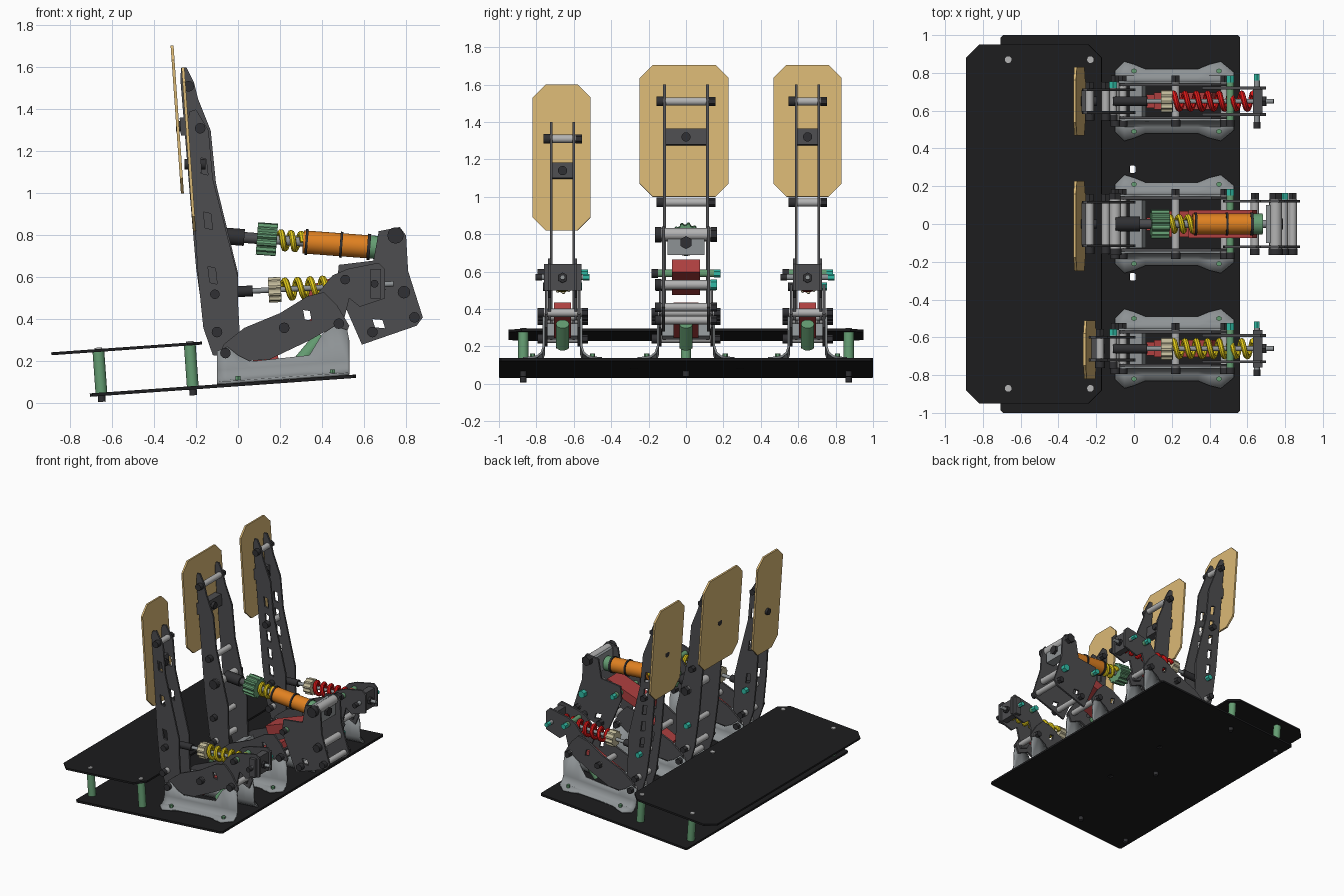
import bpy, bmesh, math
from mathutils import Matrix, Vector

if "Cube" in bpy.data.objects:
    bpy.data.objects.remove(bpy.data.objects["Cube"])

def material(name, c):
    m = bpy.data.materials.new(name)
    m.diffuse_color = (*c, 1)
    m.use_nodes = True
    m.node_tree.nodes["Principled BSDF"].inputs["Base Color"].default_value = m.diffuse_color
    return m

BLACK = material("black", (0.012, 0.012, 0.013))
DARK = material("dark_plate", (0.075, 0.075, 0.08))
BOLT = material("bolt", (0.03, 0.03, 0.033))
STEEL = material("steel", (0.27, 0.29, 0.3))
LIGHT = material("light_metal", (0.45, 0.45, 0.45))
TAN = material("tan", (0.7, 0.48, 0.18))
GREEN = material("green", (0.13, 0.34, 0.17))
ORANGE = material("orange", (0.75, 0.22, 0.015))
YELLOW = material("yellow", (0.8, 0.62, 0.01))
RED = material("red", (0.8, 0.01, 0.01))
BRICK = material("brick_red", (0.42, 0.05, 0.05))
CREAM = material("cream", (0.55, 0.5, 0.33))
TEAL = material("teal", (0.03, 0.5, 0.38))

def add(name, mesh, mat):
    ob = bpy.data.objects.new(name, mesh)
    bpy.context.collection.objects.link(ob)
    mesh.materials.clear()
    mesh.materials.append(mat)
    return ob

def curve_mesh(splines, cyclic, **props):
    cu = bpy.data.curves.new("tmp", 'CURVE')
    for k, v in props.items():
        setattr(cu, k, v)
    for pts in splines:
        s = cu.splines.new('POLY')
        s.points.add(len(pts) - 1)
        for p, c in zip(s.points, pts):
            p.co = (*c, 0, 1) if len(c) == 2 else (*c, 1)
        s.use_cyclic_u = cyclic
    ob = bpy.data.objects.new("tmp", cu)
    bpy.context.collection.objects.link(ob)
    bpy.context.view_layer.update()
    me = bpy.data.meshes.new_from_object(ob)
    bpy.data.objects.remove(ob)
    return me

def plate(name, pts, M, thick, mat, holes=()):
    me = curve_mesh([pts, *holes], True, dimensions='2D', fill_mode='BOTH', extrude=thick / 2)
    me.transform(M)
    return add(name, me, mat)

def side(name, pts, y, mat=DARK, holes=(), thick=0.014):
    return plate(name, pts, Matrix.Translation((0, y, 0)) @ Matrix.Rotation(math.pi / 2, 4, 'X'), thick, mat, holes)

def cyl(name, p, q, r, mat, n=16, flute=False):
    p, q = Vector(p), Vector(q)
    bm = bmesh.new()
    bmesh.ops.create_cone(bm, cap_ends=True, segments=n, radius1=r, radius2=r, depth=(q - p).length)
    if flute:
        for v in bm.verts:
            if round(math.atan2(v.co.y, v.co.x) / (2 * math.pi / n)) % 4 < 2:
                v.co.x *= 0.86
                v.co.y *= 0.86
    rot = (q - p).to_track_quat('Z', 'Y').to_matrix().to_4x4()
    bmesh.ops.transform(bm, matrix=Matrix.Translation((p + q) / 2) @ rot, verts=bm.verts)
    me = bpy.data.meshes.new(name)
    bm.to_mesh(me)
    bm.free()
    return add(name, me, mat)

def box(name, c, size, mat, tilt=0):
    bm = bmesh.new()
    M = Matrix.Translation(c) @ Matrix.Rotation(-tilt, 4, 'Y') @ Matrix.Diagonal((*size, 1))
    bmesh.ops.create_cube(bm, size=1, matrix=M)
    me = bpy.data.meshes.new(name)
    bm.to_mesh(me)
    bm.free()
    return add(name, me, mat)

def spring(name, p, q, r, wire, turns, mat):
    p, q = Vector(p), Vector(q)
    n = int(turns * 18)
    pts = [(r * math.cos(2 * math.pi * turns * i / n), r * math.sin(2 * math.pi * turns * i / n),
            (q - p).length * i / n) for i in range(n + 1)]
    me = curve_mesh([pts], False, dimensions='3D', bevel_depth=wire, bevel_resolution=2, use_fill_caps=True)
    me.transform(Matrix.Translation(p) @ (q - p).to_track_quat('Z', 'Y').to_matrix().to_4x4())
    add(name, me, mat)

def cross_bolt(name, x, z, yc, half, r=0.02, tube=LIGHT, nut=BOLT):
    cyl(name + "_tube", (x, yc - half, z), (x, yc + half, z), r, tube)
    cyl(name + "_head", (x, yc - half - 0.035, z), (x, yc - half, z), r * 1.15, BOLT, 12)
    cyl(name + "_nut", (x, yc + half, z), (x, yc + half + 0.035, z), r * 1.1, nut, 6)

def quad(x, z, w, h):
    return [(x - w, z + h), (x + w * 0.6, z + h * 0.8), (x + w, z - h), (x - w * 0.6, z - h * 0.8)]

def chamfered(x0, x1, y0, y1, c):
    return [(x0 + c, y0), (x1 - c, y0), (x1, y0 + c), (x1, y1 - c), (x1 - c, y1), (x0 + c, y1), (x0, y1 - c), (x0, y0 + c)]

# Sloping base plate and raised heel plate
SLOPE = math.atan(0.071)
zb = lambda x: 0.085 + 0.071 * (x + 0.07)
tilt = Matrix.Rotation(-SLOPE, 4, 'Y')
plate("base_plate", chamfered(-0.635, 0.635, -1, 1, 0.012), Matrix.Translation((-0.072, 0, zb(-0.072))) @ tilt,
      0.016, BLACK, [chamfered(0.05, 0.08, y - 0.02, y + 0.02, 0.005) for y in (-0.28, 0.29)])
plate("heel_plate", chamfered(-0.36, 0.36, -0.95, 0.95, 0.07), Matrix.Translation((-0.53, 0, 0.262)) @ tilt, 0.014, BLACK)
for x in (-0.65, -0.215):
    for y in (-0.87, 0, 0.87):
        if y == 0 and x < -0.5:
            continue
        b = zb(x)
        up = lambda h: (x - 0.071 * h, y, b + h)
        cyl("heel_spacer", up(0.008), up(0.205), 0.028, GREEN, 20)
        cyl("spacer_bolt_top", up(0.2), up(0.222), 0.018, LIGHT, 12)
        cyl("spacer_bolt_bottom", up(-0.036), up(0), 0.018, BOLT, 12)

# Shared side profiles in x, z
LONG_ARM = [(-0.275, 1.55), (-0.27, 1.6), (-0.245, 1.6), (-0.21, 1.53), (-0.19, 1.45), (-0.13, 1.3), (-0.105, 1.05),
            (0, 0.62), (0, 0.48), (0.01, 0.3), (-0.05, 0.22), (-0.12, 0.23), (-0.16, 0.36), (-0.2, 0.65), (-0.23, 1.0)]
SHORT_ARM = [(-0.24, 1.35), (-0.23, 1.39), (-0.2, 1.4), (-0.14, 1.3), (-0.12, 1.07), (0, 0.6), (0, 0.48), (0.01, 0.3),
             (-0.05, 0.22), (-0.12, 0.23), (-0.165, 0.36), (-0.19, 0.6), (-0.215, 1.0)]
FRAME = [(-0.09, 0.22), (-0.07, 0.28), (0.03, 0.36), (0.2, 0.43), (0.33, 0.51), (0.41, 0.53), (0.47, 0.47),
         (0.53, 0.37), (0.5, 0.3), (0.41, 0.34), (0.34, 0.3), (0.15, 0.21), (0.02, 0.2)]
SMALL_ROCKER = [(0.36, 0.5), (0.45, 0.61), (0.52, 0.64), (0.67, 0.67), (0.7, 0.64), (0.7, 0.5), (0.58, 0.46), (0.53, 0.5),
                (0.49, 0.34), (0.43, 0.36)]
BIG_ROCKER = [(0.59, 0.28), (0.85, 0.37), (0.88, 0.41), (0.81, 0.63), (0.8, 0.8), (0.77, 0.84), (0.67, 0.82),
              (0.645, 0.68), (0.48, 0.66), (0.47, 0.56), (0.52, 0.44)]
# Foot stations: x, top height, flange overhang
FOOT = [(-0.1, 0.25, 0.06), (-0.05, 0.27, 0.11), (0.0, 0.23, 0.095), (0.06, 0.2, 0.07), (0.34, 0.23, 0.07),
        (0.4, 0.33, 0.095), (0.46, 0.37, 0.11), (0.52, 0.35, 0.06), (0.53, 0.3, 0.05)]

def foot(name, yc, w):
    for s in (-1, 1):
        bm = bmesh.new()
        rows = []
        for x, top, out in FOOT:
            b = zb(x) + 0.014
            rows.append([bm.verts.new((x, yc + s * yy, z)) for yy, z in
                         ((w, top), (w, b + 0.06), (w + 0.012, b + 0.025), (w + 0.035, b + 0.006), (w + out, b))])
        for a, c in zip(rows, rows[1:]):
            for i in range(4):
                bm.faces.new((a[i], c[i], c[i + 1], a[i + 1]))
        bmesh.ops.recalc_face_normals(bm, faces=bm.faces)
        me = bpy.data.meshes.new(name)
        bm.to_mesh(me)
        bm.free()
        ob = add(name, me, STEEL)
        mod = ob.modifiers.new("thickness", 'SOLIDIFY')
        mod.thickness = 0.012
        mod.offset = 0
        for x in (0.0, 0.45):
            cyl(name + "_nut", (x, yc + s * (w + 0.06), zb(x)), (x, yc + s * (w + 0.06), zb(x) + 0.04), 0.014, GREEN, 6)

def pad(name, yc, half, zlo, zhi, xtop):
    zc, h = (zlo + zhi) / 2, (zhi - zlo) / 2
    M = Matrix(((0, -0.07, 1, xtop + 0.07 * h), (1, 0, 0, yc), (0, 1, 0.07, zc), (0, 0, 0, 1)))
    plate(name, chamfered(-half, half, -h, h, 0.07), M, 0.014, TAN)

def pedal(n, yc, arm, aw, fw, big):
    windows = [] if big else [quad(-0.165 + 0.011 * i, 1.13 - 0.13 * i, 0.022, 0.042) for i in range(5)]
    if n == "clutch":
        windows = windows[::2]
    for s in (-1, 1):
        side(n + "_arm", arm, yc + s * aw, holes=windows)
        side(n + "_frame", FRAME, yc + s * (fw - 0.012), holes=[quad(0.33, 0.42, 0.02, 0.025)])
        side(n + "_rocker", BIG_ROCKER if big else SMALL_ROCKER, yc + s * (fw - 0.03),
             holes=[quad(0.67, 0.38, 0.03, 0.022)] if big else ())
    foot(n + "_foot", yc, fw)
    # Pivots and cross bolts
    for i, (x, z) in enumerate([(-0.06, 0.24), (0.22, 0.36), (0.48, 0.38), (-0.1, 0.34)]):
        cross_bolt(f"{n}_pivot_{i}", x, z, yc, fw, 0.022)
    cross_bolt(n + "_link", 0.51, 0.59, yc, fw, 0.02, GREEN, TEAL)
    cross_bolt(n + "_rod_pivot", -0.11, 0.52, yc, aw + 0.01, 0.02, LIGHT, TEAL)
    # Slanted damper bar between the frames
    box(n + "_damper", (0.27, yc, 0.34), (0.34, fw * 0.9, 0.045), BRICK, 0.45)
    cyl(n + "_damper_stub", (0.3, yc, 0.2), (0.4, yc, 0.32), 0.035, GREEN)
    box(n + "_lower_stop", (0.13, yc, 0.22), (0.12, 0.07, 0.04), BRICK, 0.2)
    box(n + "_frame_block", (0.02, yc, 0.28), (0.07, fw * 1.7, 0.07), STEEL, 0.3)

for n, yc, arm, aw, fw, big in (("clutch", -0.66, SHORT_ARM, 0.06, 0.1, False),
                                ("brake", 0.0, LONG_ARM, 0.115, 0.15, True),
                                ("throttle", 0.65, LONG_ARM, 0.06, 0.1, False)):
    pedal(n, yc, arm, aw, fw, big)
    # Arm spacers and pad bracket
    short = n == "clutch"
    for x, z in ([(-0.18, 1.31)] if short else [(-0.235, 1.51), (-0.15, 0.97)]):
        cross_bolt(n + "_arm_spacer", x, z, yc, aw + 0.008, 0.022)
    bz, bx = (1.14, -0.205) if short else (1.32, -0.245)
    box(n + "_pad_bracket", (bx, yc, bz), (0.06, 2 * aw, 0.085), DARK, SLOPE)
    cyl(n + "_pad_bolt", (bx - 0.05, yc, bz), (bx + 0.05, yc, bz), 0.025, BOLT, 12)
    if big:
        continue
    # Return spring, preload knob and end block
    at = lambda x: (x, yc, 0.54 + 0.05 * (x - 0.15))
    cyl(n + "_spring_rod", at(-0.11), at(0.74), 0.013, STEEL, 12)
    cyl(n + "_rod_end", at(-0.11), at(0.07), 0.026, BOLT)
    cyl(n + "_preload_knob", at(0.145), at(0.205), 0.06, CREAM, 40, True)
    spring(n + "_spring", at(0.21), at(0.63), 0.042, 0.015, 7, YELLOW if short else RED)
    box(n + "_end_block", (0.655, yc, 0.57), (0.05, 0.2 if short else 0.15, 0.14), DARK)
    cyl(n + "_end_nut", at(0.68), at(0.7), 0.028, BOLT, 6)
    cross_bolt(n + "_end_pivot", 0.65, 0.57, yc, 0.11, 0.016, STEEL, TEAL)

# Foot pads
pad("clutch_pad", -0.665, 0.155, 0.82, 1.6, -0.262)
pad("brake_pad", -0.01, 0.238, 1.0, 1.705, -0.314)
pad("throttle_pad", 0.65, 0.182, 1.0, 1.705, -0.314)

# Brake pressure cylinder
at = lambda x: (x, 0, 0.785 - 0.075 * (x - 0.1))
for name, a, b, r, mat, n, fl in (
        ("brake_rod_end", -0.1, 0.03, 0.04, BOLT, 12, False), ("brake_clevis", 0.03, 0.1, 0.026, DARK, 12, False),
        ("brake_knob", 0.09, 0.185, 0.078, GREEN, 48, True), ("brake_core", 0.1, 0.75, 0.022, STEEL, 16, False),
        ("brake_body", 0.31, 0.63, 0.055, ORANGE, 28, False), ("brake_ring_front", 0.32, 0.332, 0.062, BOLT, 28, False),
        ("brake_ring_mid", 0.485, 0.497, 0.062, BOLT, 28, False), ("brake_ring_rear", 0.615, 0.63, 0.062, BOLT, 28, False),
        ("brake_end_cap", 0.63, 0.68, 0.055, GREEN, 28, False)):
    cyl(name, at(a), at(b), r, mat, n, fl)
spring("brake_spring", at(0.19), at(0.31), 0.038, 0.015, 2.5, YELLOW)
box("brake_end_block", (0.735, 0, 0.755), (0.07, 0.2, 0.13), STEEL)
box("brake_load_block", (0.47, 0, 0.57), (0.36, 0.15, 0.07), BRICK, 0.35)
cyl("brake_end_nut", (0.77, 0, 0.755), (0.79, 0, 0.755), 0.035, BOLT, 6)
for x, z, r in ((0.75, 0.8, 0.034), (0.79, 0.53, 0.026), (0.64, 0.34, 0.022), (0.84, 0.41, 0.022), (-0.1, 0.79, 0.03)):
    cross_bolt("brake_cross_bolt", x, z, 0, 0.13, r, LIGHT, TEAL if r == 0.026 else BOLT)

# Smooth round parts, keep plate edges sharp
for ob in bpy.data.objects:
    ob.select_set(ob.type == 'MESH')
bpy.context.view_layer.objects.active = bpy.data.objects["base_plate"]
bpy.ops.object.shade_smooth_by_angle(angle=math.radians(32))
